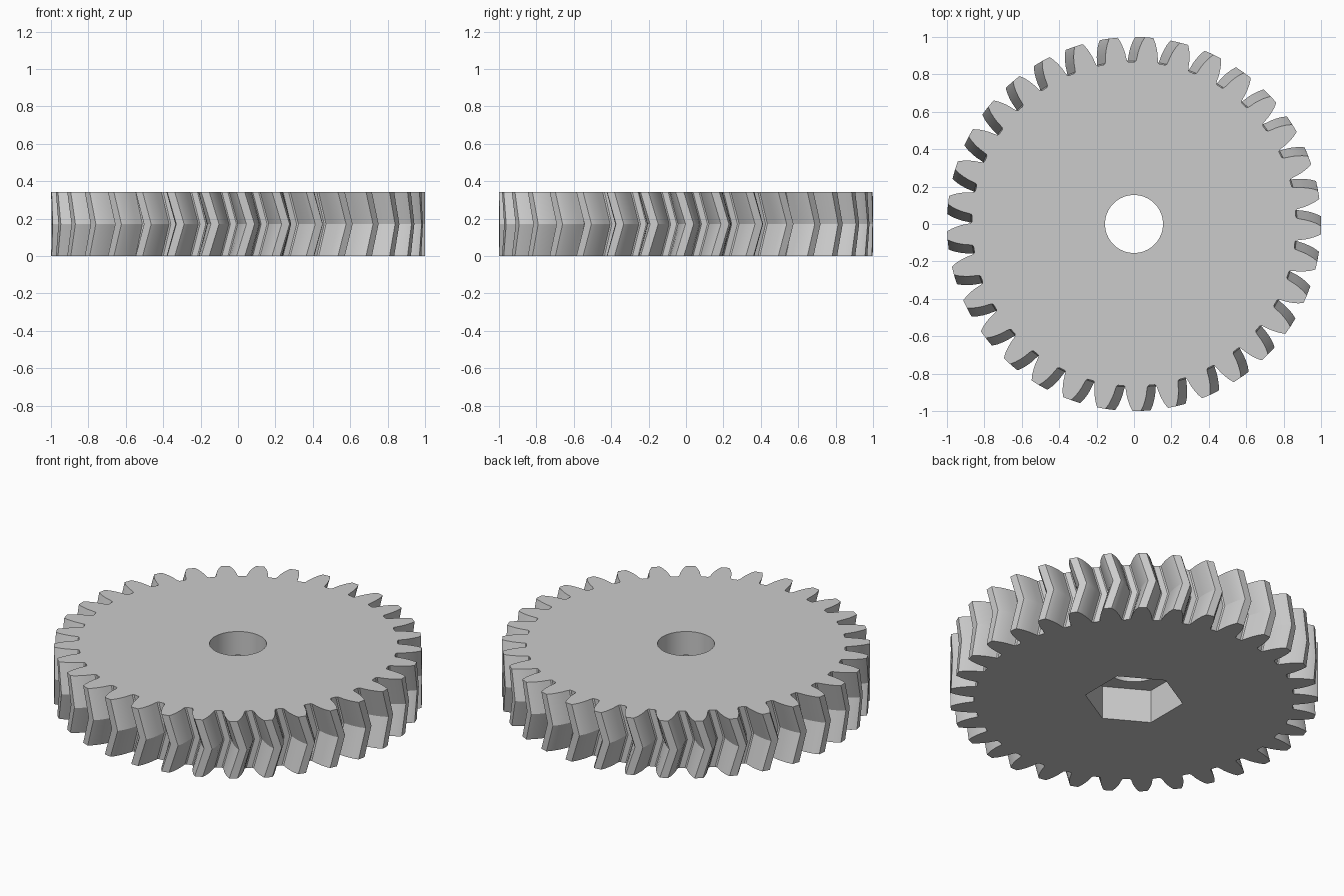
import bpy, bmesh
from math import cos, sin, radians, pi

cube = bpy.data.objects.get("Cube")
if cube:
    bpy.data.objects.remove(cube, do_unlink=True)

TEETH = 33
HEIGHT = 0.342
TWIST = 3.0           # degrees the tooth leads at mid height
PHASE = -1.9          # tooth centre on the end faces
BORE = 0.155
NUT = 0.268
NUT_DEPTH = 0.2
# half tooth: radius, half angle in degrees, from root to tip
FLANK = [(0.866, 4.4), (0.872, 3.9), (0.89, 3.6), (0.915, 3.3),
         (0.943, 2.8), (0.972, 2.15), (0.995, 1.45), (1.0, 1.25)]

mat = bpy.data.materials.new("plain_grey")
mat.use_nodes = True
grey = (0.6, 0.6, 0.6, 1)
mat.diffuse_color = grey
mat.node_tree.nodes["Principled BSDF"].inputs["Base Color"].default_value = grey

bm = bmesh.new()


def ring(points, z):
    """Closed loop of vertices from (radius, degrees) points."""
    return [bm.verts.new((r * cos(radians(a)), r * sin(radians(a)), z))
            for r, a in points]


def wall(low, high):
    """Quads between two loops of equal length."""
    n = len(low)
    for i in range(n):
        j = (i + 1) % n
        bm.faces.new((low[i], low[j], high[j], high[i]))


def cap(outer, inner):
    """Flat face between an outer loop and a hole."""
    edges = [bm.edges.get((loop[i - 1], loop[i]))
             for loop in (outer, inner) for i in range(len(loop))]
    bmesh.ops.triangle_fill(bm, edges=edges, use_beauty=True)


def gear_outline(turn):
    pts = []
    for t in range(TEETH):
        c = PHASE + turn + t * 360 / TEETH
        pts += [(r, c - a) for r, a in FLANK]
        pts += [(r, c + a) for r, a in reversed(FLANK)]
    return pts


def polygon(radius, sides, start=0):
    return [(radius, start + i * 360 / sides) for i in range(sides)]


# herringbone rim
bottom = ring(gear_outline(0), 0)
middle = ring(gear_outline(TWIST), HEIGHT / 2)
top = ring(gear_outline(0), HEIGHT)
wall(bottom, middle)
wall(middle, top)

# hexagonal nut pocket below, round bore above
nut_low = ring(polygon(NUT, 6, 30), 0)
nut_high = ring(polygon(NUT, 6, 30), NUT_DEPTH)
bore_low = ring(polygon(BORE, 64), NUT_DEPTH)
bore_high = ring(polygon(BORE, 64), HEIGHT)
wall(nut_low, nut_high)
wall(bore_low, bore_high)

# flat faces
cap(bottom, nut_low)
cap(nut_high, bore_low)
cap(top, bore_high)
bmesh.ops.recalc_face_normals(bm, faces=bm.faces)

mesh = bpy.data.meshes.new("herringbone_gear")
bm.to_mesh(mesh)
bm.free()
mesh.materials.append(mat)
gear = bpy.data.objects.new("herringbone_gear", mesh)
bpy.context.collection.objects.link(gear)
bpy.ops.object.select_all(action='DESELECT')
gear.select_set(True)
bpy.context.view_layer.objects.active = gear
bpy.ops.object.shade_smooth_by_angle(angle=radians(25))
